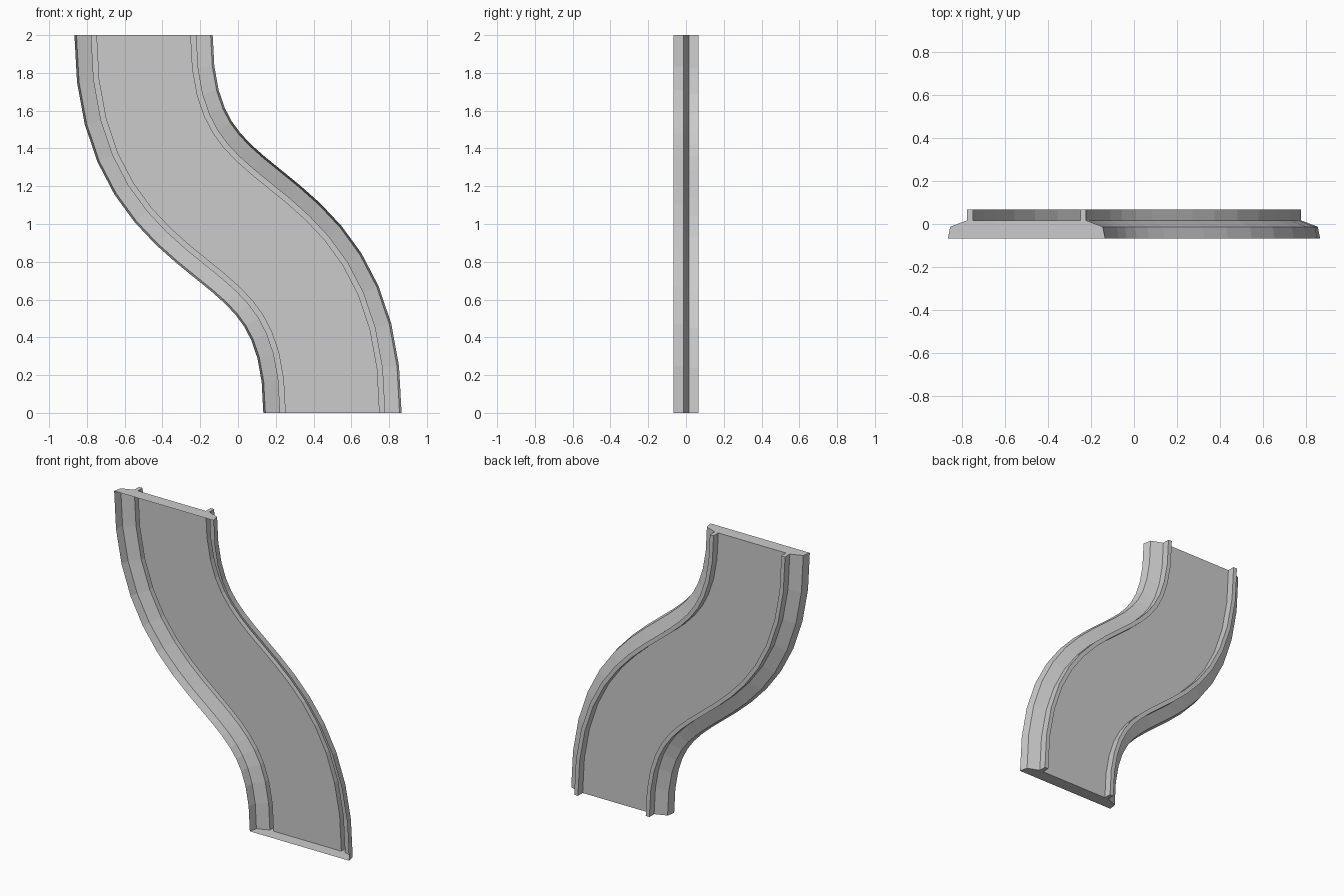
import bpy, bmesh
from mathutils import Vector

cube = bpy.data.objects.get("Cube")
if cube:
    bpy.data.objects.remove(cube)

SEGMENTS = 16
HANDLE = 1.2

# Half cross-section: (offset from centre line, depth y), rim to floor
half = [(0.366, -0.067), (0.355, -0.013), (0.277, 0.017),
        (0.277, 0.067), (0.25, 0.067), (0.25, 0.017)]
profile = half + [(-w, y) for w, y in reversed(half)]

# S-shaped centre line in the x-z plane
p = [Vector(c) for c in ((0.5, 0), (0.5, HANDLE), (-0.5, 2 - HANDLE), (-0.5, 2))]


def path(t):
    s = 1 - t
    point = p[0] * s**3 + p[1] * 3 * s * s * t + p[2] * 3 * s * t * t + p[3] * t**3
    tangent = (p[1] - p[0]) * s * s + (p[2] - p[1]) * 2 * s * t + (p[3] - p[2]) * t * t
    tangent.normalize()
    return point, Vector((tangent.y, -tangent.x))


# Sweep the open profile along the centre line
bm = bmesh.new()
rings = []
for i in range(SEGMENTS + 1):
    point, side = path(i / SEGMENTS)
    ring = []
    for w, y in profile:
        q = point + side * w
        ring.append(bm.verts.new((q.x, y, q.y)))
    rings.append(ring)
for a, b in zip(rings, rings[1:]):
    for k in range(len(profile) - 1):
        bm.faces.new((a[k], a[k + 1], b[k + 1], b[k]))

# End walls close the channel; the front stays open
bm.faces.new(rings[0][::-1])
bm.faces.new(rings[-1])
bmesh.ops.recalc_face_normals(bm, faces=bm.faces)
back = max(bm.faces, key=lambda f: f.calc_center_median().y)
if back.normal.y < 0:
    bmesh.ops.reverse_faces(bm, faces=bm.faces)

mesh = bpy.data.meshes.new("curved_channel")
bm.to_mesh(mesh)
bm.free()
channel = bpy.data.objects.new("curved_channel", mesh)
bpy.context.collection.objects.link(channel)

# Plain grey material
grey = bpy.data.materials.new("plain_grey")
grey.use_nodes = True
grey.diffuse_color = (0.6, 0.6, 0.6, 1)
grey.node_tree.nodes["Principled BSDF"].inputs["Base Color"].default_value = (0.6, 0.6, 0.6, 1)
mesh.materials.append(grey)
